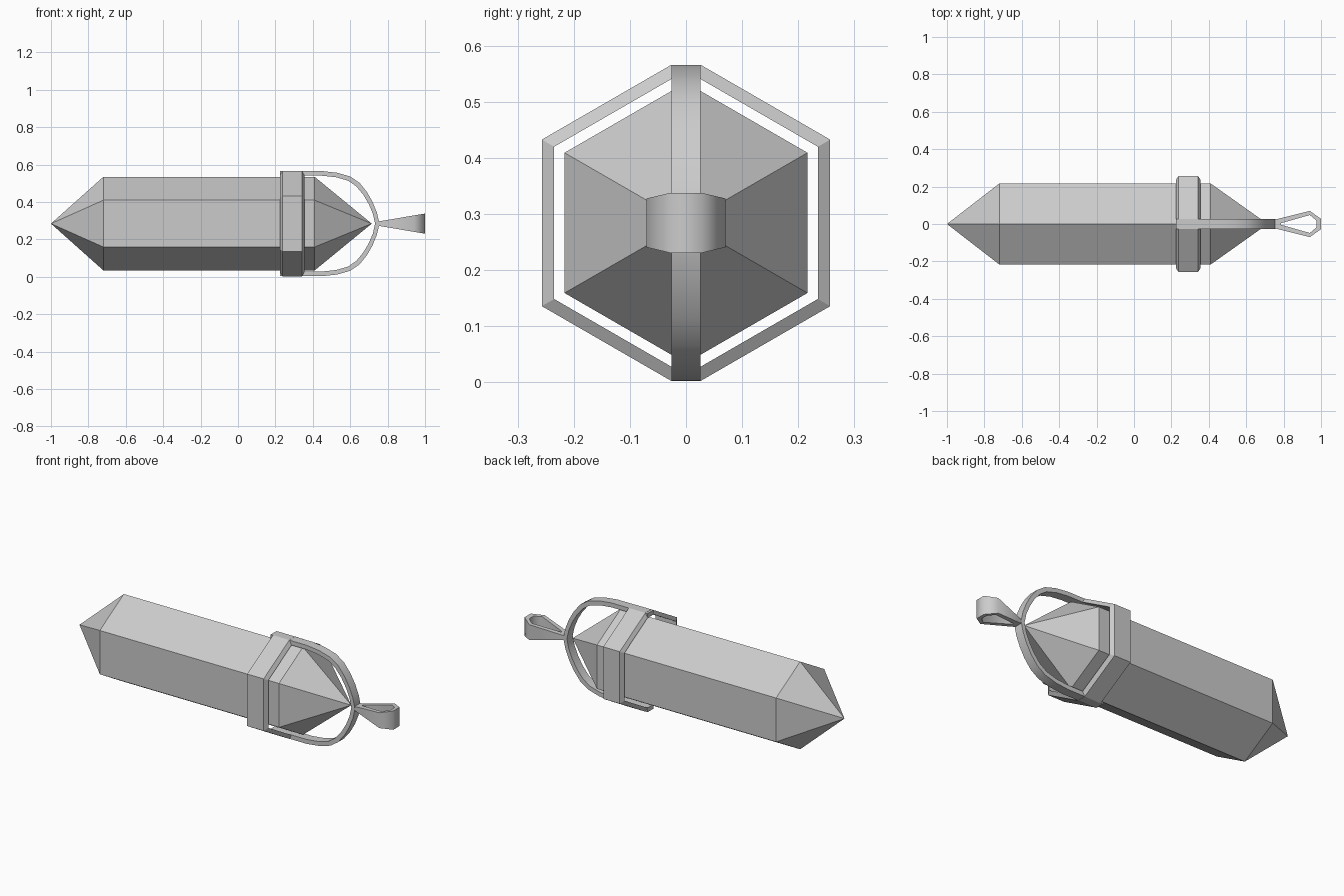
import bpy, bmesh, math

if "Cube" in bpy.data.objects:
    bpy.data.objects.remove(bpy.data.objects["Cube"])

CZ = 0.284  # height of the long axis


def loft(name, rings, cyclic=False, cap=True, smooth=None):
    """Skin equal-length point rings; optionally join last ring to first."""
    bm = bmesh.new()
    loops = [[bm.verts.new(p) for p in ring] for ring in rings]
    n = len(loops[0])
    pairs = list(zip(loops, loops[1:]))
    if cyclic:
        pairs.append((loops[-1], loops[0]))
    for a, b in pairs:
        for i in range(n):
            j = (i + 1) % n
            bm.faces.new((a[i], a[j], b[j], b[i]))
    if cap and not cyclic:
        bm.faces.new(loops[0])
        bm.faces.new(loops[-1])
    bmesh.ops.remove_doubles(bm, verts=bm.verts, dist=1e-5)
    bmesh.ops.recalc_face_normals(bm, faces=bm.faces)
    mesh = bpy.data.meshes.new(name)
    bm.to_mesh(mesh)
    bm.free()
    obj = bpy.data.objects.new(name, mesh)
    bpy.context.collection.objects.link(obj)
    if smooth:
        bpy.context.view_layer.objects.active = obj
        obj.select_set(True)
        bpy.ops.object.shade_smooth_by_angle(angle=math.radians(smooth))
        obj.select_set(False)
    return obj


# Double-pointed hexagonal crystal
def hexagon(x, r):
    return [(x, r * math.sin(k * math.pi / 3), CZ + r * math.cos(k * math.pi / 3))
            for k in range(6)]


loft("crystal", [hexagon(-1, 0), hexagon(-0.72, 0.25),
                 hexagon(0.41, 0.25), hexagon(0.715, 0)], cap=False)


# Collar: hexagon with clipped top and bottom corners, bevelled outer edges
def collar_ring(x, apothem):
    r = apothem / math.cos(math.pi / 6)
    top = r - 0.026 * math.tan(math.pi / 6)
    half = [(0.026, top), (apothem, r / 2), (apothem, -r / 2), (0.026, -top)]
    return [(x, y, CZ + z) for y, z in half] + \
           [(x, -y, CZ + z) for y, z in reversed(half)]


loft("collar", [collar_ring(0.224, 0.235), collar_ring(0.238, 0.257),
                collar_ring(0.342, 0.257), collar_ring(0.356, 0.235)], cyclic=True)

# Arched strap running from the collar over the crystal tip and back
outer = [(0.224, 0.281), (0.45, 0.281), (0.53, 0.272), (0.60, 0.252), (0.65, 0.218),
         (0.69, 0.168), (0.72, 0.115), (0.743, 0.058), (0.756, 0)]
inner = [(0.224, 0.256), (0.45, 0.256), (0.525, 0.248), (0.588, 0.230), (0.633, 0.199),
         (0.670, 0.154), (0.699, 0.105), (0.721, 0.053), (0.733, 0)]
outer += [(x, -z) for x, z in reversed(outer[:-1])]
inner += [(x, -z) for x, z in reversed(inner[:-1])]
loft("strap", [[(xo, -0.026, CZ + zo), (xo, 0.026, CZ + zo),
                (xi, 0.026, CZ + zi), (xi, -0.026, CZ + zi)]
               for (xo, zo), (xi, zi) in zip(outer, inner)], smooth=35)

# Hanging loop that widens away from the strap
loop_out = [(0.745, 0.021), (0.94, 0.07), (0.999, 0.028)]
loop_in = [(0.785, 0.004), (0.94, 0.048), (0.975, 0.019)]
loop_out += [(x, -y) for x, y in reversed(loop_out)]
loop_in += [(x, -y) for x, y in reversed(loop_in)]


def half_width(x):
    return 0.012 + 0.168 * (x - 0.752)


loft("hanging_loop", [[(xo, yo, CZ + half_width(xo)), (xo, yo, CZ - half_width(xo)),
                       (xi, yi, CZ - half_width(xi)), (xi, yi, CZ + half_width(xi))]
                      for (xo, yo), (xi, yi) in zip(loop_out, loop_in)],
     cyclic=True, smooth=60)
